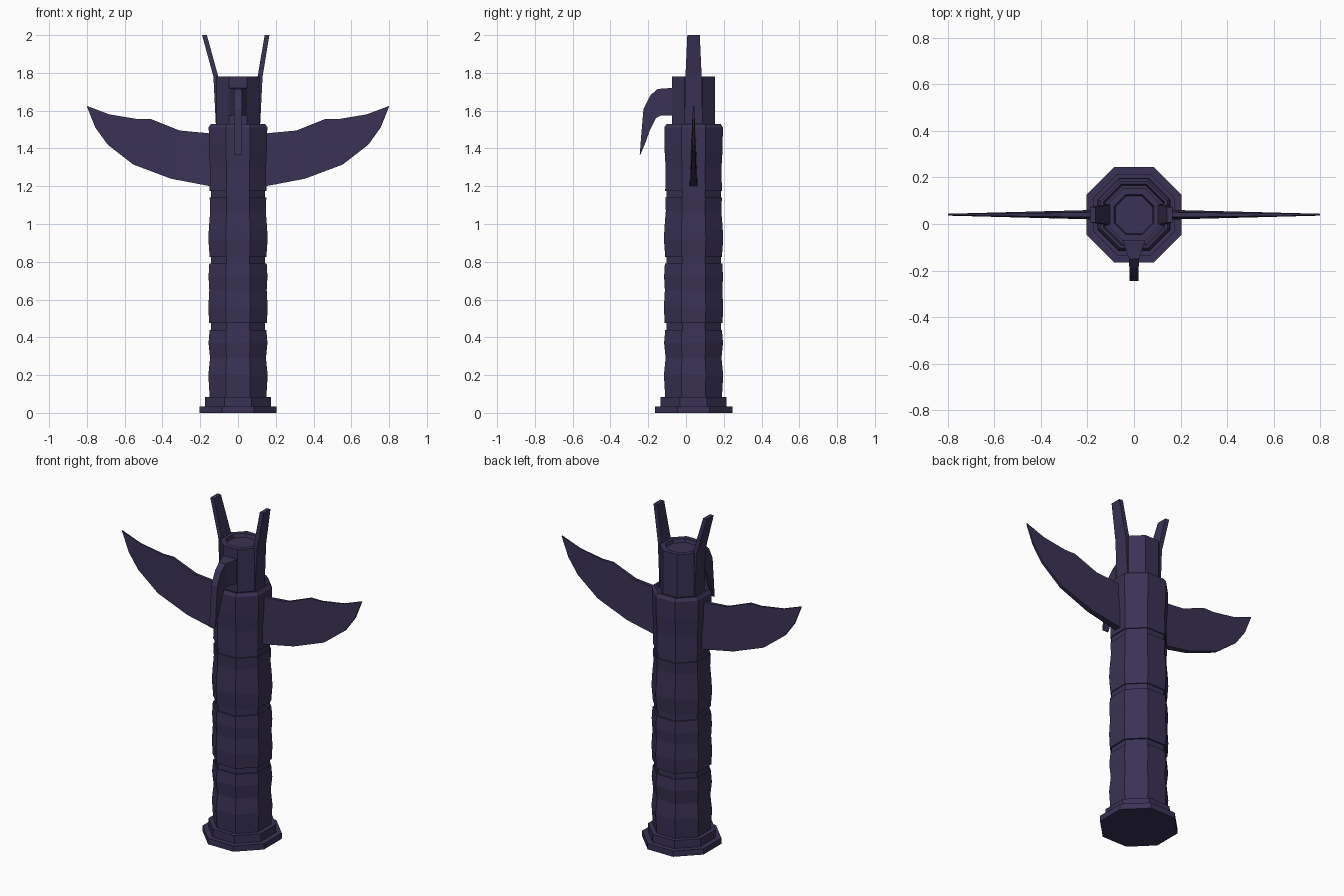
import bpy, bmesh, math

if "Cube" in bpy.data.objects:
    bpy.data.objects.remove(bpy.data.objects["Cube"], do_unlink=True)

CY = 0.04  # depth of the pole axis

# Single dark violet colour
violet = bpy.data.materials.new("dark violet")
violet.use_nodes = True
colour = (0.042, 0.032, 0.089, 1)
violet.diffuse_color = colour
bsdf = violet.node_tree.nodes["Principled BSDF"]
bsdf.inputs["Base Color"].default_value = colour
bsdf.inputs["Roughness"].default_value = 0.8


def loft(name, rings):
    """Join closed rings of points with flat faces and cap both ends."""
    bm = bmesh.new()
    loops = [[bm.verts.new(p) for p in ring] for ring in rings]
    n = len(loops[0])
    for a, b in zip(loops, loops[1:]):
        for i in range(n):
            j = (i + 1) % n
            bm.faces.new((a[i], a[j], b[j], b[i]))
    bm.faces.new(loops[0][::-1])
    bm.faces.new(loops[-1])
    bmesh.ops.remove_doubles(bm, verts=bm.verts, dist=0.0001)
    bmesh.ops.recalc_face_normals(bm, faces=bm.faces)
    mesh = bpy.data.meshes.new(name)
    bm.to_mesh(mesh)
    bm.free()
    mesh.materials.append(violet)
    obj = bpy.data.objects.new(name, mesh)
    bpy.context.collection.objects.link(obj)
    return obj


def octagon(apothem, z):
    r = apothem / math.cos(math.pi / 8)
    angles = [math.pi / 8 + k * math.pi / 4 for k in range(8)]
    return [(r * math.cos(a), CY + r * math.sin(a), z) for a in angles]


def turned(name, profile):
    return loft(name, [octagon(a, z) for a, z in profile])


# Stepped plinth
turned("plinth", [(0.205, 0), (0.205, 0.035), (0.175, 0.035), (0.175, 0.083)])

# Carved pole drums, each with a narrow collar on top
drums = {
    "lower_drum": [(0.15, 0.08), (0.157, 0.2), (0.148, 0.29), (0.156, 0.37), (0.15, 0.44)],
    "middle_drum": [(0.153, 0.475), (0.157, 0.56), (0.152, 0.65), (0.156, 0.72), (0.152, 0.79)],
    "upper_drum": [(0.15, 0.825), (0.157, 0.92), (0.154, 0.98), (0.147, 1.07), (0.15, 1.14)],
}
for name, profile in drums.items():
    top = profile[-1][1]
    turned(name, profile + [(0.144, top), (0.144, top + 0.035)])

# Winged chest drum with a bevelled, hollowed shoulder
turned("chest_drum", [(0.15, 1.175), (0.148, 1.3), (0.154, 1.4), (0.155, 1.512),
                      (0.143, 1.53), (0.132, 1.53), (0.125, 1.51)])

# Head with a shallow dish in the top
turned("head", [(0.114, 1.5), (0.114, 1.78), (0.086, 1.78), (0.08, 1.76)])

# Hooked beak: pairs of outer and inner curve points with half width
beak = [
    ((-0.06, 1.72), (-0.06, 1.575), 0.05),
    ((-0.08, 1.72), (-0.08, 1.575), 0.045),
    ((-0.15, 1.715), (-0.13, 1.575), 0.022),
    ((-0.19, 1.68), (-0.16, 1.56), 0.02),
    ((-0.225, 1.61), (-0.19, 1.5), 0.02),
    ((-0.237, 1.47), (-0.215, 1.43), 0.02),
    ((-0.245, 1.365), (-0.241, 1.368), 0.02),
]
loft("beak", [[(-w, *o), (w, *o), (w, *i), (-w, *i)] for o, i, w in beak])

# Wings: pairs of top and bottom edge points, thinning toward the tip
wing = [
    ((0.13, 1.478), (0.13, 1.197)),
    ((0.31, 1.495), (0.355, 1.24)),
    ((0.46, 1.555), (0.555, 1.315)),
    ((0.53, 1.555), (0.69, 1.42)),
    ((0.68, 1.58), (0.755, 1.51)),
    ((0.8, 1.625), (0.8, 1.622)),
]


def wing_ring(side, upper, lower):
    (xu, zu), (xl, zl) = upper, lower
    tu = 0.003 + 0.012 * (0.8 - xu)
    tl = 0.004 + 0.026 * (0.8 - xl)
    return [(side * xu, CY - tu, zu), (side * xu, CY + tu, zu),
            (side * xl, CY + tl, zl), (side * xl, CY - tl, zl)]


# Ears: flat slabs rising from the head, the right one leaning out further
def ear_ring(side, inner, outer, half, z):
    return [(side * inner, CY - half, z), (side * outer, CY - half, z),
            (side * outer, CY + half, z), (side * inner, CY + half, z)]


for label, side, lean in (("left", 1, 0), ("right", -1, 0.024)):
    loft(label + "_wing", [wing_ring(side, u, l) for u, l in wing])
    loft(label + "_ear", [ear_ring(side, 0.09, 0.117, 0.047, 1.52),
                          ear_ring(side, 0.104, 0.13, 0.043, 1.78),
                          ear_ring(side, 0.141 + lean, 0.166 + lean, 0.033, 2.0)])
